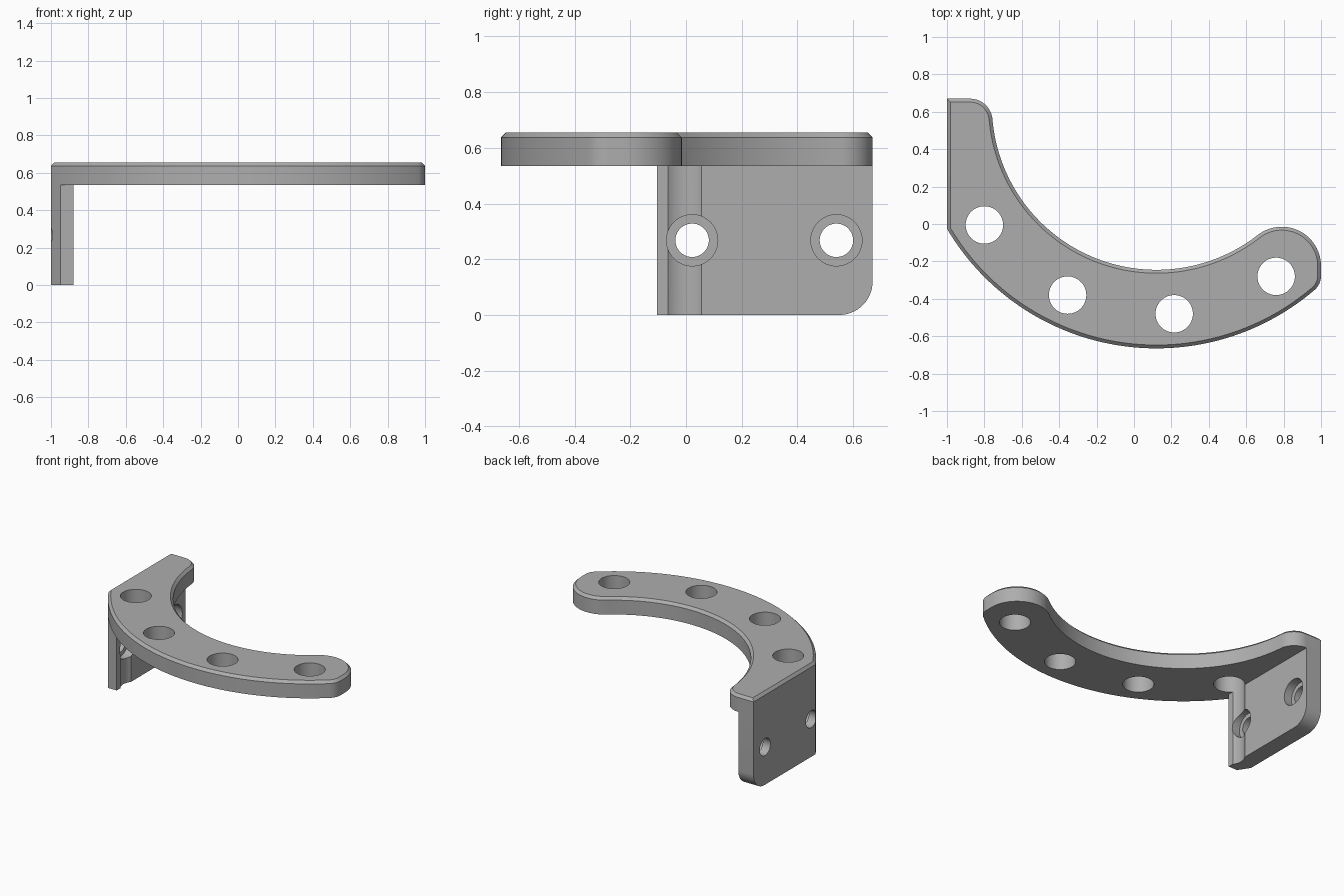
import bpy, bmesh, math
from mathutils import Vector, Matrix

if "Cube" in bpy.data.objects:
    bpy.data.objects.remove(bpy.data.objects["Cube"])

grey = bpy.data.materials.new("plain grey")
grey.diffuse_color = (0.42, 0.42, 0.42, 1)
grey.use_nodes = True
grey.node_tree.nodes["Principled BSDF"].inputs["Base Color"].default_value = grey.diffuse_color

C = (0.12, 0.635)            # shared centre of the inner and outer arcs
R_OUT, R_IN = 1.30, 0.88
Z_UNDER, Z_TOP, CH = 0.535, 0.655, 0.018


def arc(c, r, a0, a1, n):
    return [(c[0] + r * math.cos(a0 + (a1 - a0) * i / n),
             c[1] + r * math.sin(a0 + (a1 - a0) * i / n)) for i in range(n + 1)]


def angle(a, b):
    return math.atan2(b[1] - a[1], b[0] - a[0])


def inset(pts, d):
    """Mitred inward offset of a counter-clockwise outline."""
    out = []
    for i, p in enumerate(pts):
        p, a, b = Vector(p), Vector(pts[i - 1]), Vector(pts[(i + 1) % len(pts)])
        e, f = (p - a).normalized(), (b - p).normalized()
        n1, n2 = Vector((-e.y, e.x)), Vector((-f.y, f.x))
        out.append(p + (n1 + n2) * d / (1 + n1.dot(n2)))
    return out


def loft(name, layers, round_edge=None):
    """Closed solid through stacked (outline, z) layers."""
    bm = bmesh.new()
    rings = [[bm.verts.new((p[0], p[1], z)) for p in pts] for pts, z in layers]
    n = len(rings[0])
    for lo, hi in zip(rings, rings[1:]):
        for i in range(n):
            j = (i + 1) % n
            bm.faces.new((lo[i], lo[j], hi[j], hi[i]))
    bm.faces.new(rings[0][::-1])
    bm.faces.new(rings[-1])
    if round_edge:
        edges = [e for e in bm.edges if all(round_edge(v.co) for v in e.verts)]
        bmesh.ops.bevel(bm, geom=edges, offset=0.12, segments=14, profile=0.5, affect='EDGES')
    return finish(name, bm)


def finish(name, bm):
    bmesh.ops.recalc_face_normals(bm, faces=bm.faces[:])
    me = bpy.data.meshes.new(name)
    bm.to_mesh(me)
    bm.free()
    me.materials.append(grey)
    ob = bpy.data.objects.new(name, me)
    bpy.context.collection.objects.link(ob)
    return ob


def cylinder(r, depth, loc, along_x=False):
    bm = bmesh.new()
    m = Matrix.Translation(loc)
    if along_x:
        m = m @ Matrix.Rotation(math.pi / 2, 4, 'Y')
    bmesh.ops.create_cone(bm, cap_ends=True, segments=64, radius1=r, radius2=r, depth=depth, matrix=m)
    return finish("cutter", bm)


def boolean(ob, other, op):
    bpy.context.view_layer.objects.active = ob
    mod = ob.modifiers.new(op, 'BOOLEAN')
    mod.operation, mod.object, mod.solver = op, other, 'EXACT'
    bpy.ops.object.modifier_apply(modifier=mod.name)
    bpy.data.objects.remove(other)


# curved plate outline, counter-clockwise
x_l, y_b = -1.0, 0.67
y_l = C[1] - math.sqrt(R_OUT ** 2 - (x_l - C[0]) ** 2)
tip = (0.90, C[1] - math.sqrt(1.2 ** 2 - 0.78 ** 2))       # small end fillet
lobe = (0.79, C[1] - math.sqrt(1.09 ** 2 - 0.67 ** 2))     # big end rounding
horn = (C[0] - math.sqrt(1 - 0.085 ** 2), 0.55)            # back left rounding
outer = arc(C, R_OUT, angle(C, (x_l, y_l)), angle(C, tip), 90)
outline = [(x_l, y_b)] + outer
outline += arc(tip, 0.10, angle(C, tip), 0, 10)[1:]
outline += arc(lobe, 0.21, 0, angle(lobe, C), 28)
outline += arc(C, R_IN, angle(C, lobe), angle(C, horn), 80)[1:]
outline += arc(horn, 0.12, angle(horn, C), math.pi / 2, 16)[1:]

bracket = loft("curved_bracket", [(outline, Z_UNDER), (outline, Z_TOP - CH),
                                  (inset(outline, CH), Z_TOP)])

# hanging mounting wall, front corner follows the outer arc
y_f = -0.105
foot = [(x_l, y_b)] + [p for p in outer if p[1] > y_f + 0.002 and p[0] < 0]
foot += [(C[0] - math.sqrt(R_OUT ** 2 - (y_f - C[1]) ** 2), y_f), (-0.88, y_f), (-0.88, y_b)]
wall = loft("mounting_wall", [(foot, 0), (foot, Z_UNDER)],
            lambda co: co.y > y_b - 0.001 and co.z < 0.001)
boolean(bracket, wall, 'UNION')

# plate holes; the first also grooves the wall
for x, y in ((-0.8, -0.005), (-0.355, -0.38), (0.215, -0.48), (0.76, -0.28)):
    boolean(bracket, cylinder(0.1, 2, (x, y, 0.4)), 'DIFFERENCE')

# counterbored wall holes
for y in (0.022, 0.54):
    boolean(bracket, cylinder(0.06, 0.4, (-0.95, y, 0.268), True), 'DIFFERENCE')
    boolean(bracket, cylinder(0.092, 0.2, (-0.84, y, 0.268), True), 'DIFFERENCE')

bpy.ops.object.select_all(action='DESELECT')
bracket.select_set(True)
bpy.context.view_layer.objects.active = bracket
bpy.ops.object.shade_smooth_by_angle(angle=math.radians(30))
